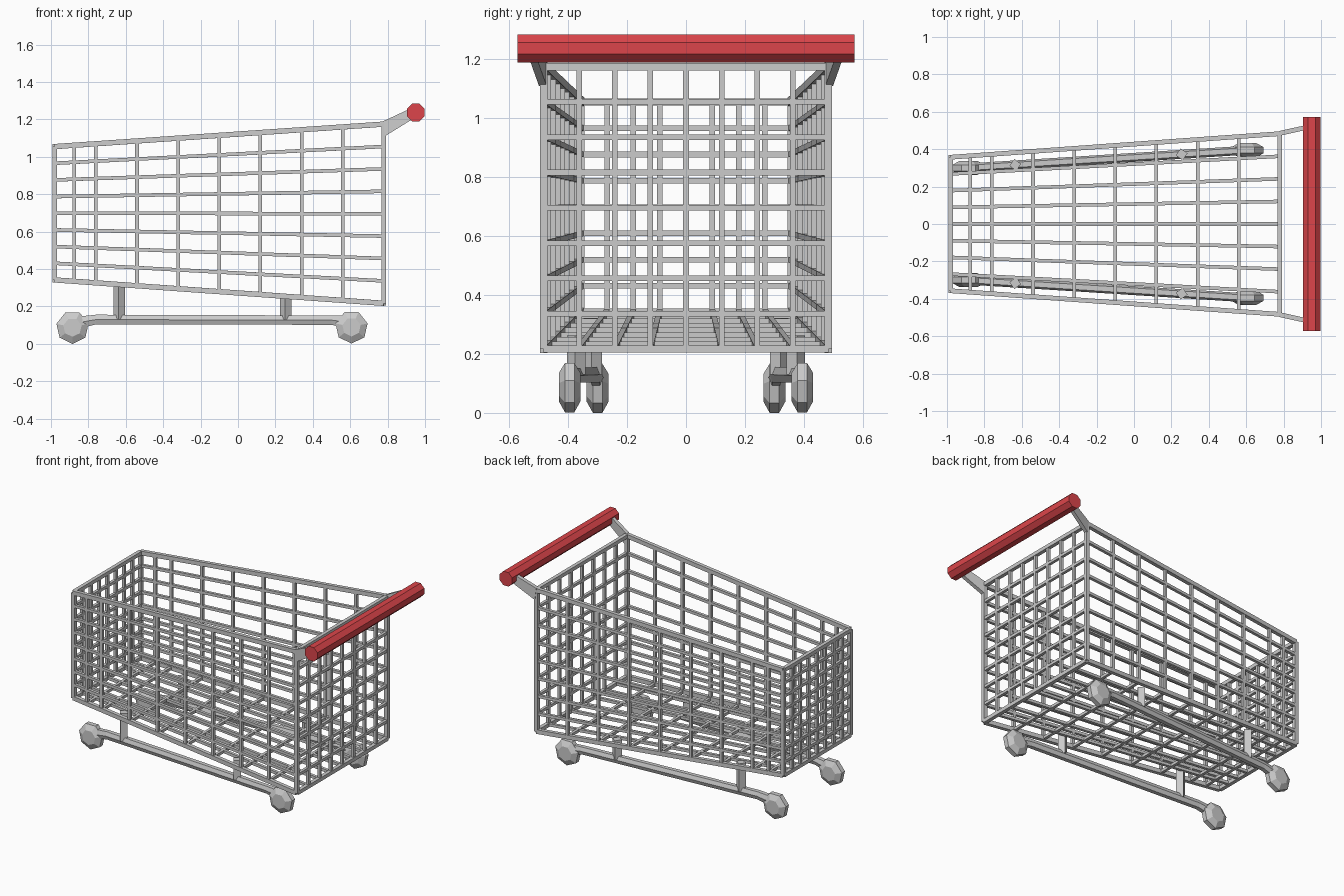
import bpy, bmesh, math
from mathutils import Vector, Matrix

if "Cube" in bpy.data.objects:
    bpy.data.objects.remove(bpy.data.objects["Cube"])


def finish(name, bm, mat=None):
    bmesh.ops.recalc_face_normals(bm, faces=bm.faces[:])
    me = bpy.data.meshes.new(name)
    bm.to_mesh(me)
    bm.free()
    ob = bpy.data.objects.new(name, me)
    bpy.context.collection.objects.link(ob)
    if mat:
        me.materials.append(mat)
    return ob


def mirror_y(ob):
    ob.modifiers.new("mirror", "MIRROR").use_axis = (False, True, False)


def bar(bm, a, b, w, h=None, turn=0):
    """Square bar from a to b, w wide sideways and h high."""
    a, b = Vector(a), Vector(b)
    d = (b - a).normalized()
    ref = Vector((1, 0, 0)) if abs(d.z) > 0.9 else Vector((0, 0, 1))
    side = d.cross(ref).normalized()
    up = side.cross(d)
    rot = Matrix((side, up, d)).transposed().to_4x4()
    m = (Matrix.Translation((a + b) / 2) @ rot @ Matrix.Rotation(turn, 4, "Z")
         @ Matrix.Diagonal((w, h or w, (b - a).length, 1)))
    bmesh.ops.create_cube(bm, size=1, matrix=m)


def panel(name, p00, p10, p11, p01, us, vs, w=0.019):
    """Wire grid stretched over a four-cornered panel."""
    p00, p10, p11, p01 = map(Vector, (p00, p10, p11, p01))
    bm = bmesh.new()
    for u in us:
        bar(bm, p00.lerp(p10, u), p01.lerp(p11, u), w)
    for v in vs:
        bar(bm, p00.lerp(p01, v), p10.lerp(p11, v), w)
    return finish(name, bm)


# Basket corners: narrow low front end, wide tall back end
XF, XB = -0.98, 0.78
YF, YB = 0.357, 0.483


def corner(end, side, top):
    if end == 0:
        return (XF, side * YF, 1.055 if top else 0.342)
    return (XB, side * YB, 1.175 if top else 0.217)


eighths = [i / 8 for i in range(1, 8)]
cross = [(x - XF) / (XB - XF) for x in
         (-0.875, -0.76, -0.54, -0.32, -0.10, 0.12, 0.34, 0.56)]

# Wire panels
side = panel("basket_side_wires", corner(0, 1, 0), corner(1, 1, 0),
             corner(1, 1, 1), corner(0, 1, 1), cross, eighths)
mirror_y(side)
panel("basket_floor_wires", corner(0, -1, 0), corner(1, -1, 0),
      corner(1, 1, 0), corner(0, 1, 0), cross, eighths)
for name, e in (("basket_front_wires", 0), ("basket_back_wires", 1)):
    panel(name, corner(e, -1, 0), corner(e, 1, 0), corner(e, 1, 1),
          corner(e, -1, 1), eighths, eighths)

# Basket outer frame
bm = bmesh.new()
for s in (-1, 1):
    for t in (0, 1):
        bar(bm, corner(0, s, t), corner(1, s, t), 0.025, 0.028)
    for e in (0, 1):
        bar(bm, corner(e, s, 0), corner(e, s, 1), 0.025)
for e in (0, 1):
    for t in (0, 1):
        bar(bm, corner(e, -1, t), corner(e, 1, t), 0.025)
finish("basket_frame", bm)

# Handle arms: flat tapered plates leaning outward
bm = bmesh.new()
profile = [(0.775, 1.19), (0.93, 1.262), (0.955, 1.215), (0.785, 1.11)]
rings = []
for off in (-0.013, 0.013):
    rings.append([bm.verts.new((x, 0.485 + (x - 0.78) * 0.22 + off, z))
                  for x, z in profile])
bm.faces.new(rings[0])
bm.faces.new(rings[1])
for i in range(4):
    j = (i + 1) % 4
    bm.faces.new((rings[0][i], rings[0][j], rings[1][j], rings[1][i]))
mirror_y(finish("handle_arm", bm))

# Red push handle
red = bpy.data.materials.new("handle_red")
red.diffuse_color = (0.72, 0.06, 0.07, 1)
red.use_nodes = True
red.node_tree.nodes["Principled BSDF"].inputs["Base Color"].default_value = red.diffuse_color
bm = bmesh.new()
bmesh.ops.create_cone(
    bm, cap_ends=True, segments=8, radius1=0.051, radius2=0.051, depth=1.145,
    matrix=Matrix.Translation((0.95, 0, 1.237))
    @ Matrix.Rotation(math.pi / 2, 4, "X") @ Matrix.Rotation(math.pi / 8, 4, "Z"))
finish("push_handle", bm, red)


def rail_y(x):
    return 0.30 + (x + 0.885) * 0.095 / 1.495


# Wheel rails: one bent beam per side, swept along its path
bm = bmesh.new()
path = [(-0.89, 0.085, 0.03), (-0.845, 0.115, 0.032), (-0.76, 0.13, 0.026),
        (0.50, 0.127, 0.025), (0.57, 0.118, 0.032), (0.615, 0.09, 0.03)]
rings = []
for x, z, h in path:
    y = rail_y(x)
    rings.append([bm.verts.new((x, y + dy, z + dz)) for dy, dz in
                  ((-0.024, 0), (-0.014, h), (0.014, h),
                   (0.024, 0), (0.014, -h), (-0.014, -h))])
bm.faces.new(rings[0])
bm.faces.new(rings[-1])
for r, q in zip(rings, rings[1:]):
    for i in range(6):
        j = (i + 1) % 6
        bm.faces.new((r[i], r[j], q[j], q[i]))
mirror_y(finish("wheel_rail", bm))

# Posts between rails and basket
bm = bmesh.new()
for x, top in ((-0.635, 0.322), (0.255, 0.262)):
    bar(bm, (x, rail_y(x), 0.13), (x, rail_y(x), top), 0.045, turn=math.pi / 5)
mirror_y(finish("rail_post", bm))

# Wheels: seven-sided, thick hub tapering to a thin rim
for name, x, z in (("front_wheel", -0.885, 0.088), ("back_wheel", 0.607, 0.09)):
    bm = bmesh.new()
    rings = []
    for r, dy in ((0.05, -0.037), (0.088, -0.016), (0.088, 0.016), (0.05, 0.037)):
        rings.append([bm.verts.new((x + r * math.sin(k * math.tau / 7 + math.pi),
                                    rail_y(x) + dy,
                                    z + r * math.cos(k * math.tau / 7 + math.pi)))
                      for k in range(7)])
    bm.faces.new(rings[0])
    bm.faces.new(rings[-1])
    for r, q in zip(rings, rings[1:]):
        for i in range(7):
            j = (i + 1) % 7
            bm.faces.new((r[i], r[j], q[j], q[i]))
    mirror_y(finish(name, bm))
